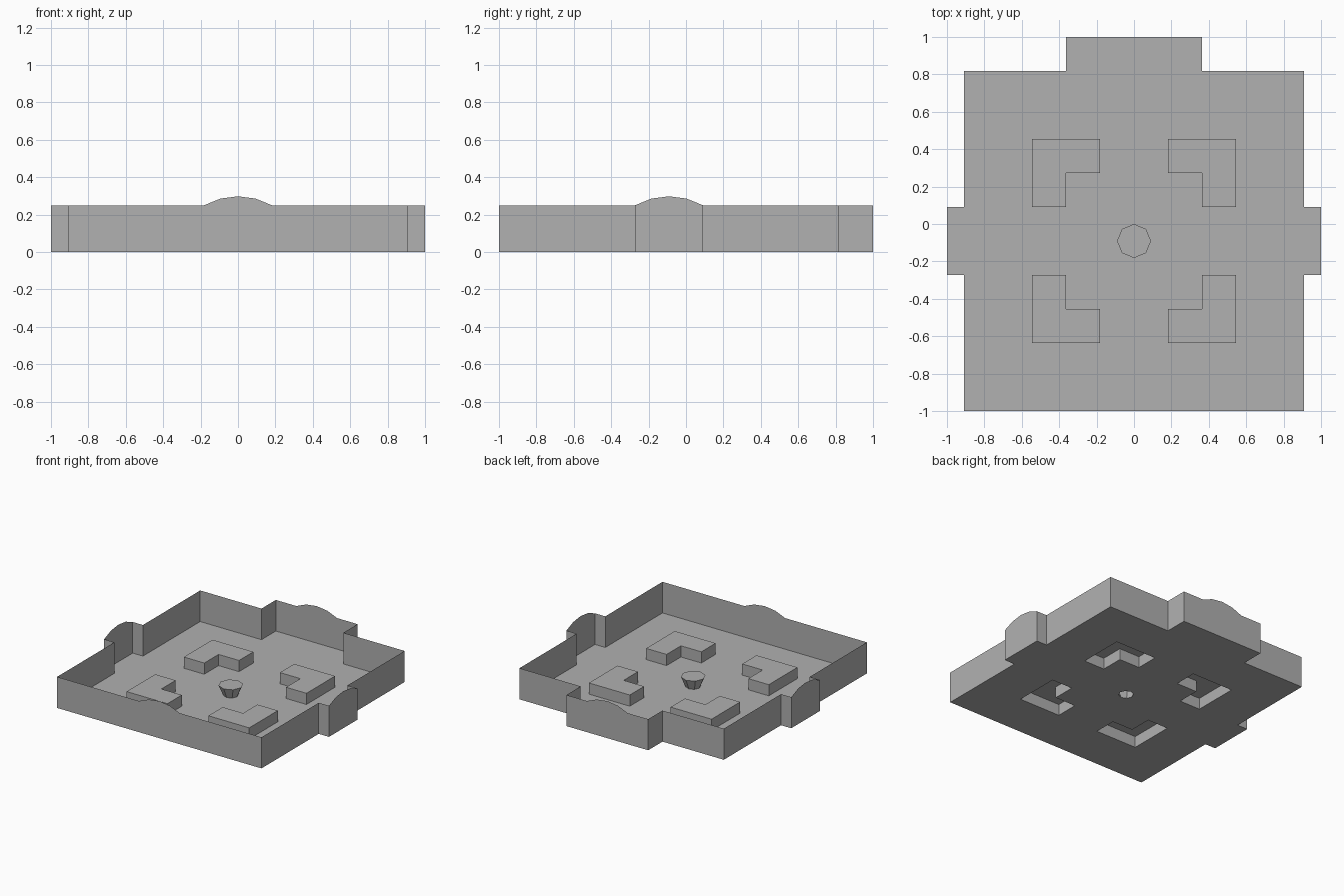
import bpy, bmesh, math
from mathutils import Vector

if "Cube" in bpy.data.objects:
    bpy.data.objects.remove(bpy.data.objects["Cube"])

U = 1 / 11            # plan module
CY = -U               # plan centre in y
WALL_H, ARCH_RISE = 0.25, 0.048
BLOCK_H, PED_H = 0.09, 0.083

grey = bpy.data.materials.new("stone grey")
grey.diffuse_color = (0.44, 0.44, 0.44, 1)
grey.use_nodes = True
grey.node_tree.nodes["Principled BSDF"].inputs["Base Color"].default_value = grey.diffuse_color


def at(p, z=0.0):
    """Plan point in modules to world position."""
    return Vector((p[0] * U, p[1] * U + CY, z))


def finish(name, bm):
    me = bpy.data.meshes.new(name)
    bm.to_mesh(me)
    bm.free()
    me.materials.append(grey)
    ob = bpy.data.objects.new(name, me)
    bpy.context.collection.objects.link(ob)
    return ob


def shell(name, low, high, h):
    """Open-bottomed block: side faces between two outlines plus a cap."""
    bm = bmesh.new()
    a = [bm.verts.new(at(p)) for p in low]
    b = [bm.verts.new(at(p, h)) for p in high]
    n = len(a)
    for i in range(n):
        j = (i + 1) % n
        bm.faces.new((a[i], a[j], b[j], b[i]))
    bm.faces.new(b)
    finish(name, bm)


def octagon(r):
    return [(r * math.sin(-i * math.tau / 8), r * math.cos(i * math.tau / 8))
            for i in range(8)]


# Plan outlines, counter-clockwise
outline = [(-10, -10), (10, -10), (10, -2), (11, -2), (11, 2), (10, 2),
           (10, 10), (4, 10), (4, 12), (-4, 12), (-4, 10), (-10, 10),
           (-10, 2), (-11, 2), (-11, -2), (-10, -2)]
arched = {0, 3, 8, 13}      # outline sides that carry an arched crest
ell = [(2, 4), (4, 4), (4, 2), (6, 2), (6, 6), (2, 6)]
corners = {}
for sx, side in ((-1, "left"), (1, "right")):
    for sy, end in ((-1, "front"), (1, "back")):
        pts = [(x * sx, y * sy) for x, y in ell]
        corners[f"corner_block_{end}_{side}"] = pts if sx * sy > 0 else pts[::-1]
ped_low, ped_high = octagon(0.6), octagon(1.0)

# Floor sheet, open under the blocks and pedestal
bm = bmesh.new()
for loop in [outline, ped_low, *corners.values()]:
    vs = [bm.verts.new(at(p)) for p in loop]
    for i, v in enumerate(vs):
        bm.edges.new((v, vs[(i + 1) % len(vs)]))
bmesh.ops.triangle_fill(bm, edges=bm.edges[:], use_beauty=True, normal=(0, 0, 1))
for f in bm.faces:
    f.normal_update()
    if f.normal.z < 0:
        f.normal_flip()
finish("floor", bm)

# Perimeter walls, thin sheets with arched crests on four sides
half = 2 * U
radius = (half ** 2 + ARCH_RISE ** 2) / (2 * ARCH_RISE)
span = math.asin(half / radius)
bm = bmesh.new()
for i, p in enumerate(outline):
    a, b = at(p), at(outline[(i + 1) % len(outline)])
    mid, along = (a + b) / 2, (b - a).normalized()
    up = Vector((0, 0, WALL_H))
    bm.faces.new([bm.verts.new(c) for c in (a, b, b + up, a + up)])
    if i in arched:
        crest = []
        for k in range(5):
            t = span * (1 - k / 2)
            z = WALL_H + ARCH_RISE - radius * (1 - math.cos(t))
            crest.append(mid + along * radius * math.sin(t) + Vector((0, 0, z)))
        bm.faces.new([bm.verts.new(c) for c in crest])
bmesh.ops.remove_doubles(bm, verts=bm.verts[:], dist=0.0005)
finish("perimeter_wall", bm)

# Corner blocks and flared central pedestal
for name, pts in corners.items():
    shell(name, pts, pts, BLOCK_H)
shell("central_pedestal", ped_low, ped_high, PED_H)
